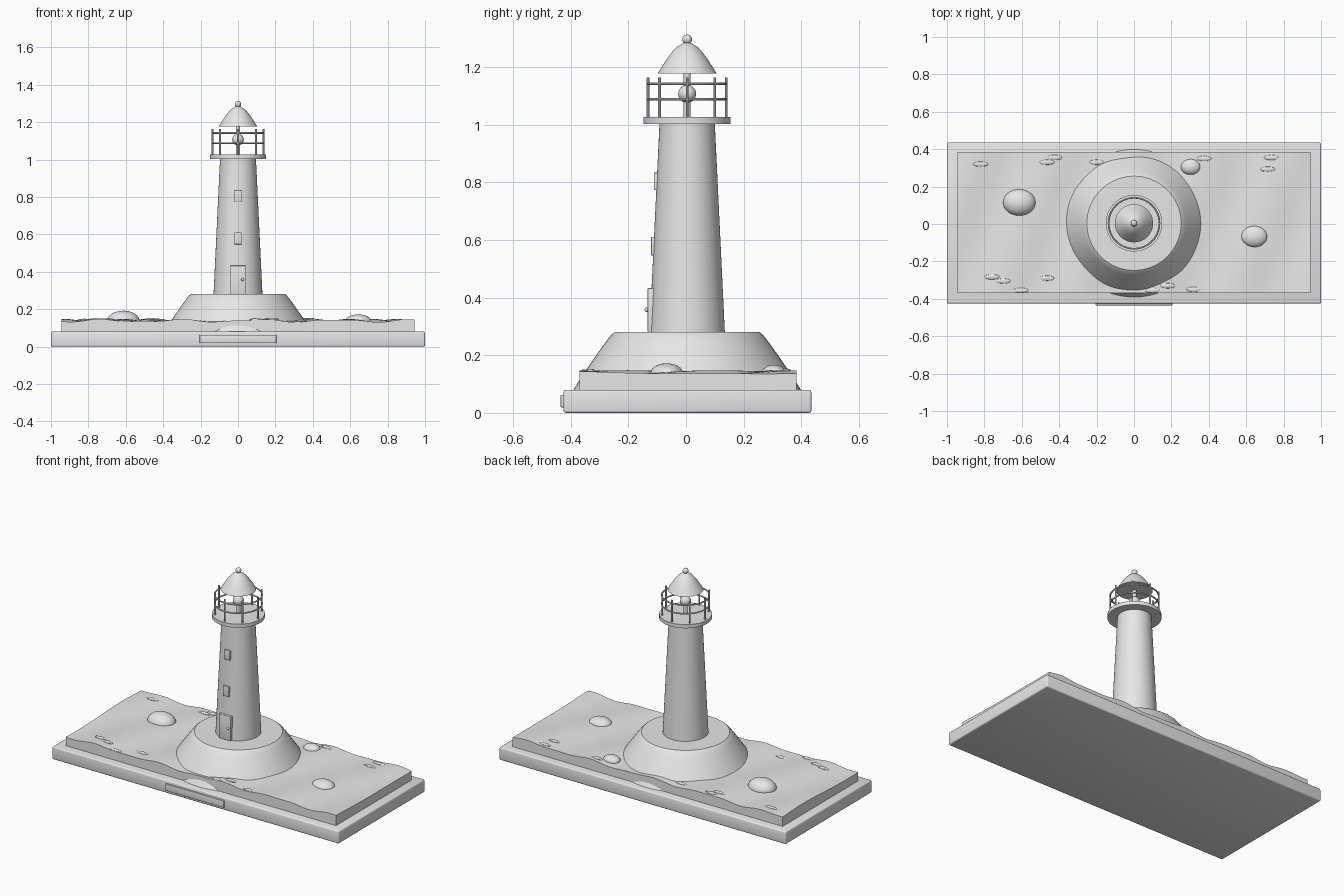
import bpy, bmesh, math
from math import sin, cos, pi
from mathutils import Vector

if "Cube" in bpy.data.objects:
    bpy.data.objects.remove(bpy.data.objects["Cube"], do_unlink=True)

GREY = (0.8, 0.8, 0.8, 1)
stone = bpy.data.materials.new("plain_grey")
stone.use_nodes = True
stone.diffuse_color = GREY
stone.node_tree.nodes["Principled BSDF"].inputs["Base Color"].default_value = GREY

CY = 0.004  # tower axis in y


def finish(name, bm, smooth=True):
    """Turn a bmesh into a shaded, coloured object."""
    bmesh.ops.recalc_face_normals(bm, faces=bm.faces)
    mesh = bpy.data.meshes.new(name)
    bm.to_mesh(mesh)
    bm.free()
    mesh.materials.append(stone)
    ob = bpy.data.objects.new(name, mesh)
    bpy.context.collection.objects.link(ob)
    if smooth:
        bpy.ops.object.select_all(action="DESELECT")
        ob.select_set(True)
        bpy.context.view_layer.objects.active = ob
        bpy.ops.object.shade_smooth_by_angle(angle=math.radians(30))
    return ob


def lathe(name, profile, x=0, y=CY, steps=64):
    """Capped solid of revolution from (radius, height) pairs."""
    bm = bmesh.new()
    rings = [[bm.verts.new((x + r * cos(2 * pi * i / steps), y + r * sin(2 * pi * i / steps), z))
              for i in range(steps)] for r, z in profile]
    for a, b in zip(rings, rings[1:]):
        for i in range(steps):
            j = (i + 1) % steps
            bm.faces.new((a[i], a[j], b[j], b[i]))
    bm.faces.new(rings[0])
    bm.faces.new(rings[-1])
    return finish(name, bm)


def box(name, low, high, bevel=0.0):
    bm = bmesh.new()
    bmesh.ops.create_cube(bm, size=1)
    low, high = Vector(low), Vector(high)
    for v in bm.verts:
        v.co = (low + high) / 2 + v.co * (high - low)
    if bevel:
        bmesh.ops.bevel(bm, geom=bm.edges[:], offset=bevel, segments=3, profile=0.5, affect="EDGES")
    return finish(name, bm)


def ellipsoid(name, centre, radii, u=32, v=16):
    bm = bmesh.new()
    bmesh.ops.create_uvsphere(bm, u_segments=u, v_segments=v, radius=1)
    for vert in bm.verts:
        vert.co = Vector(centre) + vert.co * Vector(radii)
    return finish(name, bm)


def ring(name, radius, tube, z):
    bpy.ops.mesh.primitive_torus_add(major_radius=radius, minor_radius=tube, location=(0, CY, z),
                                     major_segments=64, minor_segments=10)
    ob = bpy.context.object
    ob.name = name
    ob.data.materials.append(stone)
    bpy.ops.object.shade_smooth_by_angle()


def wave(x, y):
    s = x - 0.4 * y
    return 0.139 + 0.006 * sin(15 * s + 4) + 0.003 * sin(27 * x + 9 * y)


# Plinth with front plaque
box("plinth", (-1, -0.425, 0), (1, 0.435, 0.08), 0.008)
box("plaque", (-0.205, -0.435, 0.019), (0.205, -0.42, 0.062), 0.002)

# Wavy sea slab
bm = bmesh.new()
bmesh.ops.create_grid(bm, x_segments=96, y_segments=36, size=1)
for v in bm.verts:
    x, y = v.co.x * 0.943, v.co.y * 0.377 + 0.007
    v.co = (x, y, wave(x, y))
skirt = bmesh.ops.extrude_face_region(bm, geom=bm.faces[:], use_keep_orig=True)
for g in skirt["geom"]:
    if isinstance(g, bmesh.types.BMVert):
        g.co.z = 0.078
finish("sea", bm)

# Rocks and foam
for i, (x, y, rx, ry, rz) in enumerate([(-0.613, 0.115, 0.087, 0.071, 0.055),
                                        (0.643, -0.067, 0.07, 0.057, 0.035),
                                        (0.303, 0.305, 0.052, 0.042, 0.03)]):
    ellipsoid(f"rock_{i + 1}", (x, y, 0.137), (rx, ry, rz))

foam = [(-0.82, 0.32), (-0.465, 0.33), (-0.425, 0.355), (-0.2, 0.33), (0.375, 0.35),
        (0.735, 0.355), (0.715, 0.293), (-0.76, -0.283), (-0.7, -0.305), (-0.605, -0.355),
        (-0.465, -0.29), (0.18, -0.33), (0.1, -0.355), (0.32, -0.35)]
for i, (x, y) in enumerate(foam):
    ellipsoid(f"foam_{i + 1}", (x, y, wave(x, y)), (0.04, 0.014, 0.007), 20, 8)

# Rocky mound, tower and gallery deck
lathe("mound", [(0.396, 0.078), (0.373, 0.115), (0.35, 0.15), (0.3, 0.222), (0.275, 0.256),
                (0.264, 0.27), (0.252, 0.28)])
lathe("tower", [(0.131, 0.275), (0.096, 1.005)])
lathe("gallery_deck", [(0.151, 1.003), (0.151, 1.026)])

# Gallery railing
for i in range(8):
    a = i * pi / 4
    lathe(f"rail_post_{i + 1}", [(0.005, 1.02), (0.005, 1.164)],
          0.136 * cos(a), CY + 0.136 * sin(a), 10)
for i, z in enumerate((1.088, 1.142)):
    ring(f"rail_{i + 1}", 0.136, 0.0045, z)

# Lamp, roof and finial
lathe("lamp_post", [(0.012, 1.02), (0.012, 1.19)], steps=20)
ellipsoid("lamp", (0, CY, 1.107), (0.031, 0.031, 0.031))
lathe("roof", [(0.102, 1.178), (0.086, 1.204), (0.07, 1.229), (0.053, 1.252), (0.037, 1.269),
               (0.018, 1.281), (0.004, 1.288)])
ellipsoid("finial", (0, CY, 1.296), (0.017, 0.017, 0.017), 24, 12)

# Door, knob and windows
box("door", (-0.041, -0.133, 0.28), (0.041, -0.1, 0.433), 0.003)
ellipsoid("door_knob", (0.025, -0.136, 0.358), (0.008, 0.008, 0.008), 16, 10)
box("lower_window", (-0.02, -0.121, 0.547), (0.02, -0.09, 0.611), 0.002)
box("upper_window", (-0.02, -0.111, 0.773), (0.02, -0.08, 0.834), 0.002)
